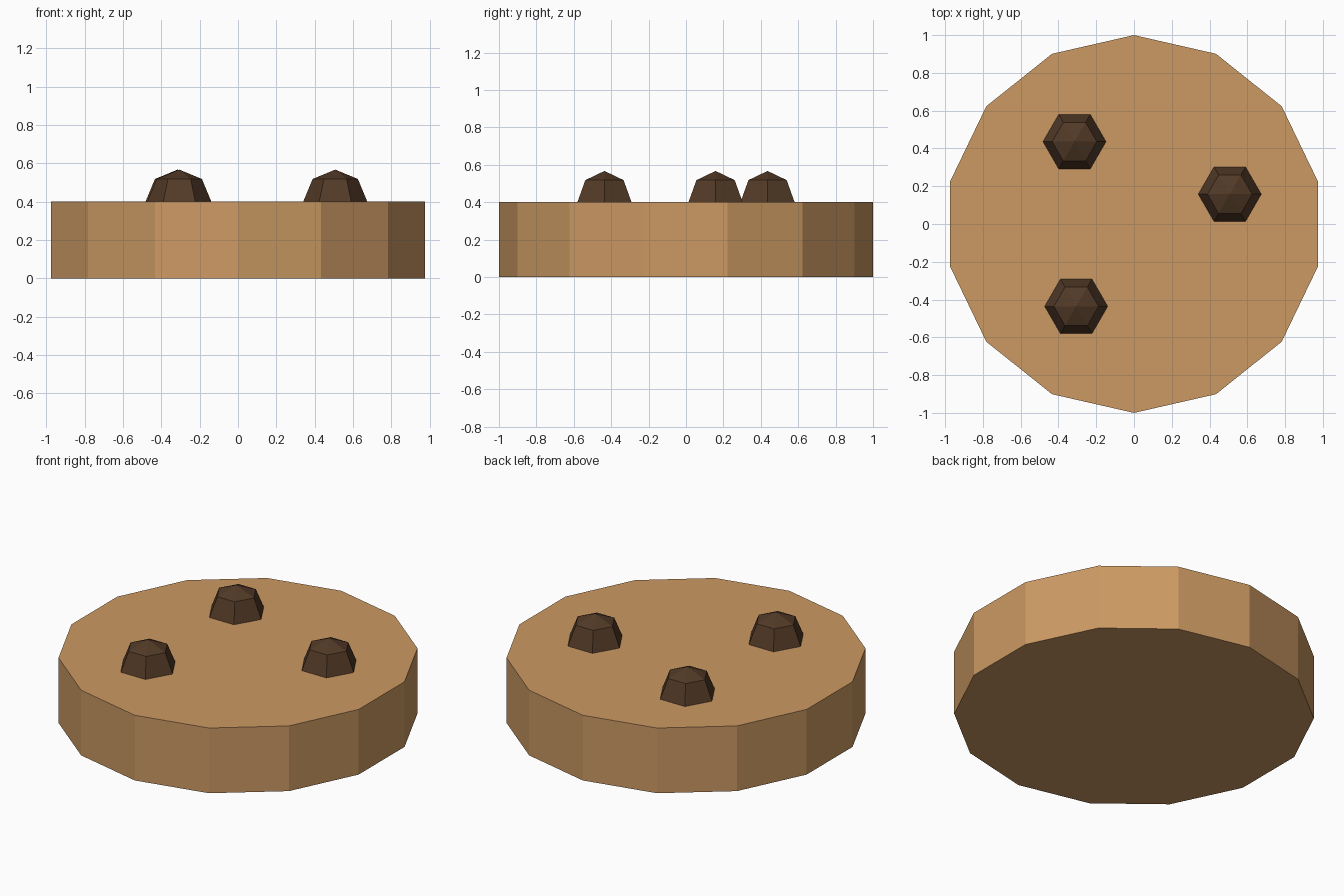
import bpy, math

if "Cube" in bpy.data.objects:
    bpy.data.objects.remove(bpy.data.objects["Cube"])


def material(name, rgb):
    m = bpy.data.materials.new(name)
    m.diffuse_color = (*rgb, 1)
    m.use_nodes = True
    m.node_tree.nodes["Principled BSDF"].inputs["Base Color"].default_value = m.diffuse_color
    return m


dough = material("golden dough", (0.60, 0.32, 0.125))
chocolate = material("dark chocolate", (0.085, 0.042, 0.020))

# Fourteen-sided biscuit with a corner pointing straight back
bpy.ops.mesh.primitive_cylinder_add(vertices=14, radius=1, depth=0.4, location=(0, 0, 0.2))
biscuit = bpy.context.object
biscuit.name = "biscuit"
biscuit.data.materials.append(dough)

# Chocolate chips: low-poly balls sunk halfway into the top
for i, (x, y) in enumerate([(0.507, 0.158), (-0.315, 0.436), (-0.306, -0.436)]):
    bpy.ops.mesh.primitive_uv_sphere_add(segments=6, ring_count=4, radius=0.167,
                                         location=(x, y, 0.4),
                                         rotation=(0, 0, math.radians(30)))
    chip = bpy.context.object
    chip.name = f"chocolate_chip_{i + 1}"
    chip.data.materials.append(chocolate)
